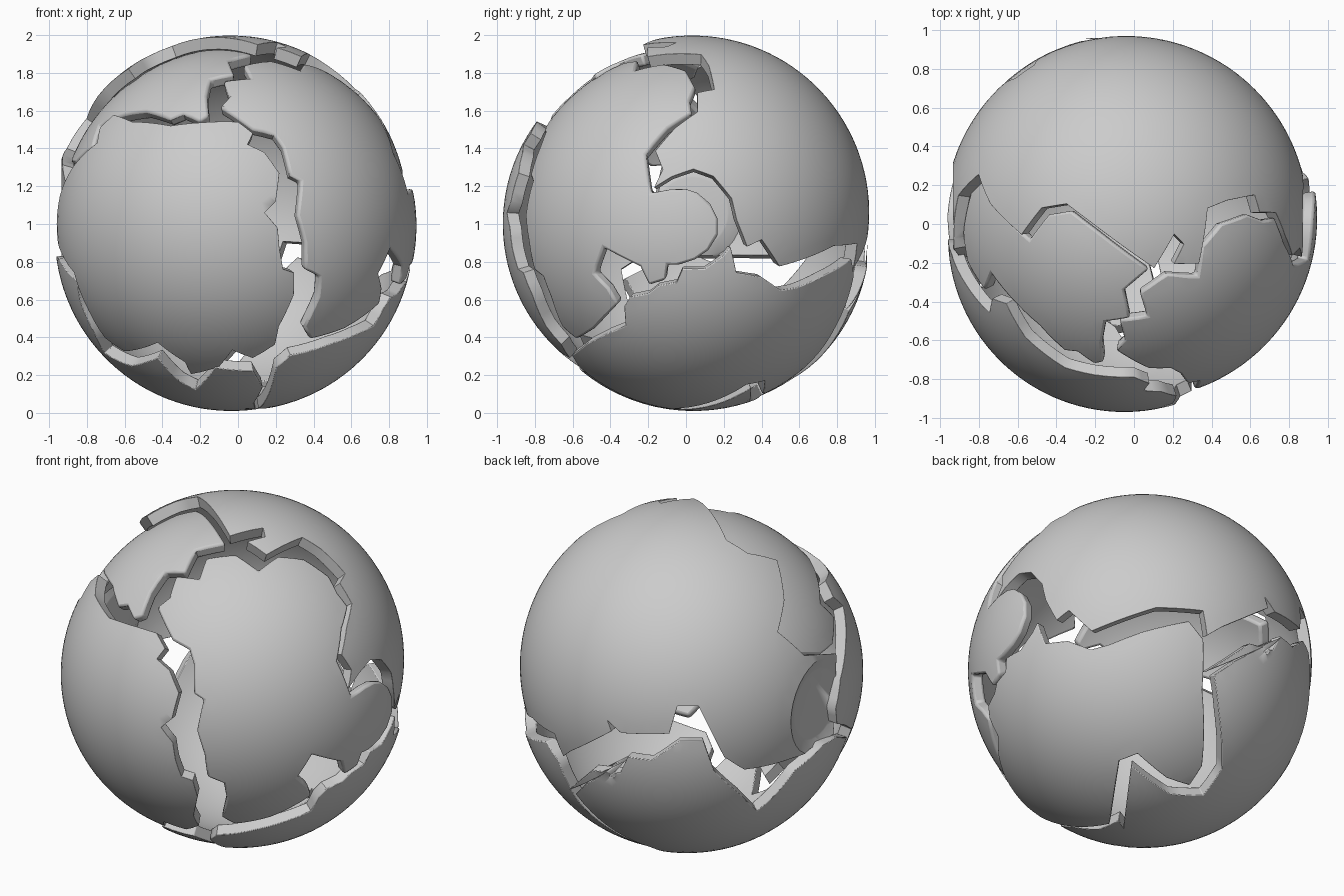
import bpy, bmesh, math
from mathutils import Vector, geometry

if "Cube" in bpy.data.objects:
    bpy.data.objects.remove(bpy.data.objects["Cube"])

R, THICK, STEP = 0.955, 0.065, 0.06

# --- helpers: turn points read in a viewing direction into points on the globe
def pairs(n):
    return list(zip(n[::2], n[1::2]))

def ortho(right, up, toward, pts):
    out = []
    for u, v in pts:
        w = math.sqrt(max(0.0, R * R - u * u - v * v))
        out.append((Vector(right) * u + Vector(up) * v + Vector(toward) * w).normalized() * R)
    return out

def front(*n): return ortho((1, 0, 0), (0, 0, 1), (0, -1, 0), [(a, b - 1) for a, b in pairs(n)])
def right(*n): return ortho((0, 1, 0), (0, 0, 1), (1, 0, 0), [(a, b - 1) for a, b in pairs(n)])
def left(*n): return ortho((0, 1, 0), (0, 0, 1), (-1, 0, 0), [(a, b - 1) for a, b in pairs(n)])
def top(*n): return ortho((1, 0, 0), (0, 1, 0), (0, 0, 1), pairs(n))
def under(*n): return ortho((1, 0, 0), (0, 1, 0), (0, 0, -1), pairs(n))

def oblique(sx, el, cx, cy, n):
    a, e = math.radians(35), math.radians(el)
    s, c = math.sin(a) * sx, math.cos(a)
    tow = (s * math.cos(e), c * math.cos(e), math.sin(e))
    up = (-s * math.sin(e), -c * math.sin(e), math.cos(e))
    return ortho((-c, s, 0), up, tow, [((x - cx) / 179, (cy - y) / 179) for x, y in pairs(n)])

def back_left(*n): return oblique(-1, 25, 688, 673, n)
def back_low(*n): return oblique(1, -25, 1134.5, 671, n)

mat = bpy.data.materials.new("stone grey")
mat.diffuse_color = (0.6, 0.6, 0.6, 1)
mat.use_nodes = True
mat.node_tree.nodes["Principled BSDF"].inputs["Base Color"].default_value = mat.diffuse_color

def plate(name, centre, shift, outline, r, dish=False):
    """Thick curved plate filling a jagged outline on the globe."""
    c, shift = Vector(centre).normalized(), Vector(shift)
    ex = c.orthogonal().normalized()
    ey = c.cross(ex)

    def flat(p):
        d = (p - shift).normalized()
        t = math.acos(max(-1, min(1, d.dot(c))))
        q = Vector((d.dot(ex), d.dot(ey)))
        return q.normalized() * t if q.length > 1e-9 else q

    def globe(q):
        t = q.length
        d = c * math.cos(t)
        if t > 1e-9:
            d += (ex * q.x + ey * q.y) * (math.sin(t) / t)
        return d

    ring = [p for i, p in enumerate(outline) if (p - outline[i - 1]).length > 0.012]
    pts = []
    for i, p in enumerate(ring):
        q = ring[(i + 1) % len(ring)]
        k = max(1, round((q - p).length / STEP))
        pts += [flat(p.lerp(q, j / k)) for j in range(k)]
    nb = len(pts)
    edge = pts[:]

    def free(q):
        return all((q - b).length > STEP * 0.6 for b in edge)

    extra = []
    if dish:                                   # rings for the round side port
        for rr in (0.2, 0.21, 0.27, 0.285):
            for j in range(32):
                t = j * math.tau / 32
                p = Vector((-math.sqrt(r * r - rr * rr), rr * math.cos(t), rr * math.sin(t)))
                q = flat(p + shift)
                if all((q - b).length > 0.02 for b in edge):
                    extra.append(q)
    n = int(2.4 / STEP)
    for i in range(-n, n + 1):
        for j in range(-n, n + 1):
            q = Vector(((i + 0.5 * (j % 2)) * STEP, j * STEP * 0.87))
            d = globe(q) * r
            if dish and d.x < 0 and math.hypot(d.y, d.z) < 0.32:
                continue
            if q.length < 2.4 and free(q):
                extra.append(q)
    res = geometry.delaunay_2d_cdt(pts + extra, [], [list(range(nb))], 1, 1e-5)
    bm = bmesh.new()
    vs = []
    for q in res[0]:
        d = globe(Vector(q)) * r
        rr = math.hypot(d.y, d.z)
        if dish and d.x < 0 and rr < 0.28:
            d.x = -0.86 if rr < 0.205 else -0.86 - 0.03 * (rr - 0.205) / 0.075
        vs.append(bm.verts.new(d))
    for f in res[2]:
        face = bm.faces.new([vs[k] for k in f])
        face.normal_update()
        if face.normal.dot(face.calc_center_median()) < 0:
            face.normal_flip()
    bmesh.ops.delete(bm, geom=[v for v in bm.verts if not v.link_faces], context='VERTS')
    # inner skin and rim walls
    rim = [(e.link_loops[0].vert, e.link_loops[0].link_loop_next.vert)
           for e in bm.edges if len(e.link_faces) == 1]
    outer = list(bm.faces)
    inner = {v: bm.verts.new(v.co * (1 - THICK / r)) for v in list(bm.verts)}
    for f in outer:
        bm.faces.new([inner[v] for v in reversed(f.verts)])
    for a, b in rim:
        bm.faces.new((b, a, inner[a], inner[b]))
    me = bpy.data.meshes.new(name)
    bm.to_mesh(me)
    bm.free()
    me.materials.append(mat)
    ob = bpy.data.objects.new(name, me)
    ob.location = shift + Vector((0, 0, 1))
    bpy.context.collection.objects.link(ob)
    bpy.context.view_layer.objects.active = ob
    ob.select_set(True)
    bpy.ops.object.shade_smooth_by_angle(angle=math.radians(40))
    ob.select_set(False)
    bev = ob.modifiers.new("worn edges", 'BEVEL')
    bev.width, bev.segments, bev.limit_method = 0.014, 2, 'ANGLE'
    bev.angle_limit = math.radians(60)

# front left plate
plate("front_plate", (-0.4, -0.9, 0), (-0.05, -0.06, 0),
      front(-.72, 1.5, -.65, 1.57, -.55, 1.53, -.35, 1.51, -.2, 1.53, 0, 1.54, .08, 1.48, .05, 1.42,
            .14, 1.38, .22, 1.27, .2, 1.12, .14, 1.06, .21, .98, .22, .87, .24, .76, .3, .74, .3, .62,
            .22, .45, .2, .35, .08, .28, -.03, .33, -.1, .24, -.25, .2, -.28, .27, -.42, .38, -.6, .33,
            -.7, .4, -.78, .55, -.85, .75)
      + left(-.2, .85, -.1, .9, -.08, 1, -.15, 1.15, -.3, 1.3, -.45, 1.42), r=0.91)

# front right plate, with the round side port cover
plate("right_plate", (0.75, -0.65, 0.2), (0.01, 0.03, -0.01),
      top(.17, -.27, .34, -.28, .36, -.12, .46, 0, .6, .05, .68, .02)
      + right(.03, 1.6, -.1, 1.52, -.22, 1.38, -.19, 1.17, -.08, 1.19, 0, 1.19, .06, 1.17, .13, 1.11,
              .17, 1.03, .17, .94, .12, .86, .05, .81, -.04, .78, -.1, .78, -.11, .7, -.2, .67, -.25, .77,
              -.45, .87, -.5, .73, -.42, .65, -.37, .57, -.5, .43, -.6, .37)
      + front(.36, .43, .44, .6, .45, .71, .37, .75, .37, .9, .33, 1.05, .35, 1.24, .29, 1.27,
              .25, 1.43, .2, 1.5, .08, 1.53)
      + top(-.1, -.69, -.05, -.64, -.08, -.52, .07, -.5, .03, -.37), r=0.935)

# sunken upper left plate
plate("upper_left_plate", (-0.6, -0.2, 0.8), (-0.01, 0.01, 0),
      top(-.77, .26, -.7, .07, -.55, -.08, -.45, .05, -.33, .07, -.2, -.03, .08, -.24, -.05, -.35,
          -.02, -.5, -.15, -.52, -.17, -.63)
      + front(-.16, 1.59, -.21, 1.56, -.3, 1.6, -.37, 1.57, -.5, 1.61, -.62, 1.59, -.75, 1.53)
      + left(-.35, 1.42, -.2, 1.33, -.05, 1.33, .17, 1.4), r=0.935)

# large top and back plate, with the dished left port
plate("top_back_plate", (-0.05, 0.65, 0.75), (-0.04, 0.032, 0.06),
      top(.1, -.22, .2, -.05, .25, -.1, .2, -.2, .33, -.2, .37, .08, .47, .12, .62, .15, .65, .06)
      + right(.06, 1.6, -.06, 1.52, -.17, 1.4, -.13, 1.3, -.18, 1.2, -.08, 1.26, .04, 1.3, .15, 1.26,
              .25, 1.14, .28, 1.02, .34, .87, .42, .91, .52, .76, .8, .88)
      + back_low(1190, 620, 1195, 645, 1210, 635, 1255, 612)
      + back_left(612, 720, 625, 732, 672, 732, 680, 705, 700, 705, 725, 755, 745, 768, 790, 758,
                  836, 735, 843, 690, 832, 655, 800, 657, 770, 632)
      + top(-.77, .29, -.7, .1, -.55, -.05, -.45, .08, -.33, .1, -.2, 0), r=0.938, dish=True)

# lower right plate
plate("lower_right_plate", (0.65, 0.15, -0.7), (-0.005, 0.015, -0.055),
      right(-.02, .76, .1, .76, .2, .83, .24, .88, .27, .74, .4, .72, .5, .65)
      + back_low(1095, 660, 1130, 645, 1175, 632, 1190, 650, 1190, 700, 1194, 770, 1183, 788, 1160, 783,
                 1130, 763, 1113, 770, 1111, 825)
      + front(.14, .09, .2, .25)
      + right(-.6, .31, -.52, .37, -.42, .42, -.32, .46, -.33, .56, -.3, .61, -.2, .63, -.15, .67, -.05, .69),
      r=0.935)

# lower left plate, wrapping under the base
plate("lower_left_plate", (-0.5, 0.25, -0.8), (-0.035, 0.04, -0.055),
      back_low(1200, 685, 1220, 670, 1245, 655)
      + back_left(575, 787, 598, 768, 625, 770, 632, 755, 655, 758, 682, 740, 705, 740, 715, 768,
                  740, 790, 755, 805)
      + left(.25, .75, .05, .83, -.1, .82)
      + front(-.84, .7, -.82, .6, -.74, .44, -.68, .34, -.55, .27, -.42, .3, -.3, .18, -.22, .14,
              -.12, .24, .08, .22, .13, .14)
      + under(.08, -.2, .09, -.02)
      + back_low(1125, 828, 1125, 774, 1165, 796, 1197, 794, 1212, 770, 1206, 720), r=0.935)
